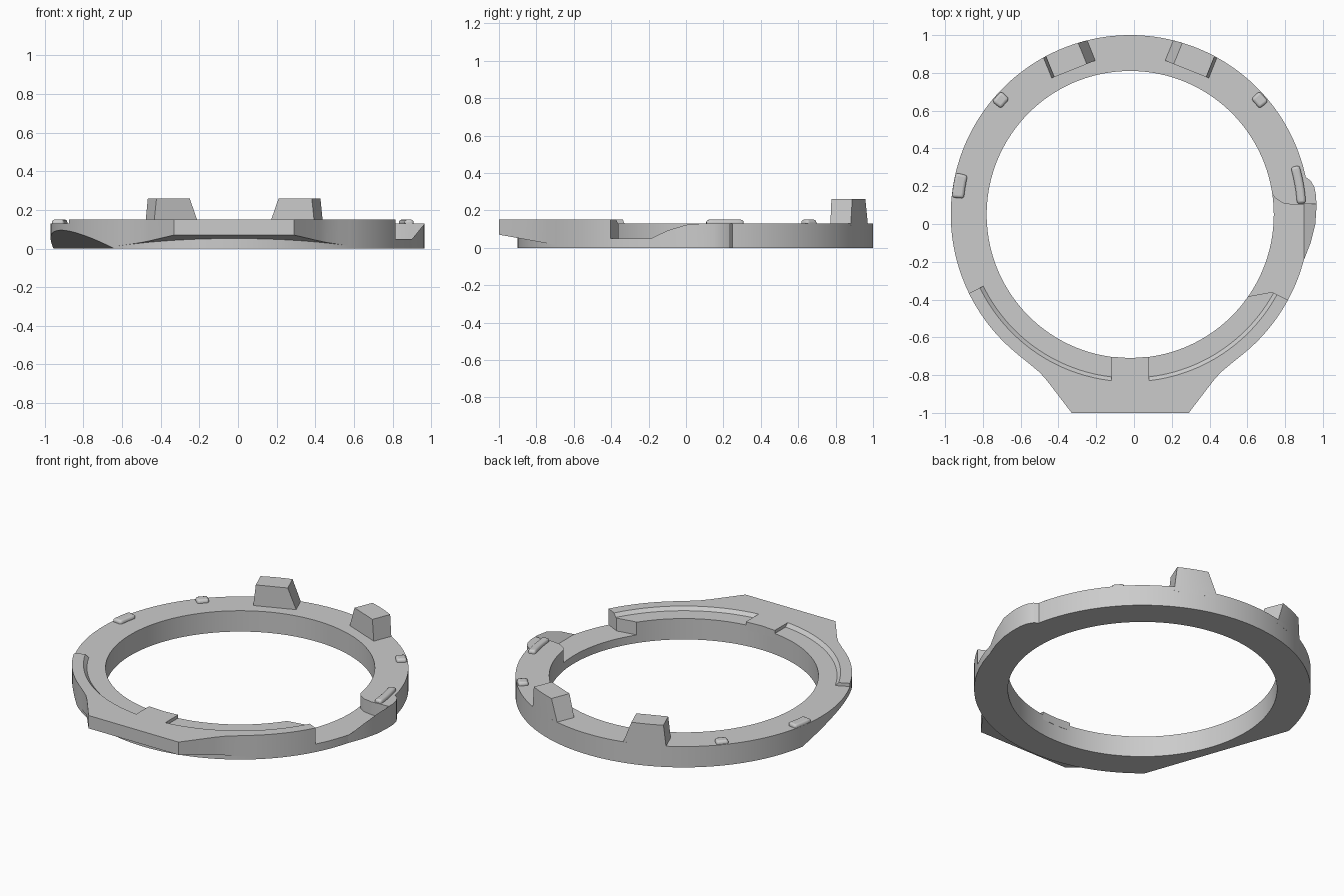
import bpy, bmesh
from math import sin, cos, radians, sqrt

if "Cube" in bpy.data.objects:
    bpy.data.objects.remove(bpy.data.objects["Cube"], do_unlink=True)

CX, CY = -0.02, 0.05           # ring centre
R_IN, R_OUT = 0.76, 0.95       # ring radii
DECK, RIM = 0.13, 0.15         # top heights

grey = bpy.data.materials.new("mid_grey")
grey.use_nodes = True
grey.diffuse_color = (0.6, 0.6, 0.6, 1)
grey.node_tree.nodes["Principled BSDF"].inputs["Base Color"].default_value = (0.6, 0.6, 0.6, 1)


def finish(name, bm):
    bmesh.ops.recalc_face_normals(bm, faces=bm.faces)
    mesh = bpy.data.meshes.new(name)
    bm.to_mesh(mesh)
    bm.free()
    ob = bpy.data.objects.new(name, mesh)
    bpy.context.collection.objects.link(ob)
    mesh.materials.append(grey)
    return ob


def loft(name, low, high):
    """Solid between two matching outlines."""
    bm = bmesh.new()
    a = [bm.verts.new(p) for p in low]
    b = [bm.verts.new(p) for p in high]
    bm.faces.new(a)
    bm.faces.new(b)
    n = len(a)
    for i in range(n):
        j = (i + 1) % n
        bm.faces.new((a[i], a[j], b[j], b[i]))
    return finish(name, bm)


def prism(name, outline, lo, hi):
    """Upright solid; lo and hi are heights or functions of x, y."""
    def height(h, p):
        return h(*p) if callable(h) else h
    return loft(name, [(*p, height(lo, p)) for p in outline],
                [(*p, height(hi, p)) for p in outline])


def polar(r, deg):
    return (CX + r * cos(radians(deg)), CY + r * sin(radians(deg)))


def sector(name, profile, start, end):
    """Sweep a radius/height profile around the ring centre."""
    full = end - start >= 360
    n = max(4, round((end - start) / 2))
    bm = bmesh.new()
    rows = [[bm.verts.new((*polar(r, start + (end - start) * i / n), z)) for r, z in profile]
            for i in range(n if full else n + 1)]
    k = len(profile)
    for i in range(n):
        p, q = rows[i], rows[(i + 1) % len(rows)]
        for j in range(k):
            m = (j + 1) % k
            bm.faces.new((p[j], p[m], q[m], q[j]))
    if not full:
        bm.faces.new(rows[0])
        bm.faces.new(rows[-1])
    return finish(name, bm)


def cut(ob, cutters):
    bpy.context.view_layer.objects.active = ob
    for c in cutters:
        mod = ob.modifiers.new("cut", 'BOOLEAN')
        mod.operation = 'DIFFERENCE'
        mod.solver = 'EXACT'
        mod.object = c
        bpy.ops.object.modifier_apply(modifier=mod.name)


def mirror_x(x):
    return 2 * CX - x


parts = []

# Main ring, raised rim around the front and locating tab
ring = sector("main_ring", [(R_IN, 0), (R_OUT, 0), (R_OUT, DECK), (R_IN, DECK)], 0, 360)
rim = sector("front_rim", [(0.865, DECK), (0.885, RIM), (R_OUT, RIM), (R_OUT, DECK)], 206, 334)
tab = prism("locating_tab", [(-0.12, -0.703), (CX, -0.71), (0.08, -0.703), (0.08, -0.87), (-0.12, -0.87)],
            0.1, RIM)

# Front plate with sloping underside
side = [(0.29, -1.0), (0.42, -0.83), (0.46, -0.785), (0.52, -0.735), (0.58, -0.687)]
arc = [polar(0.9, a) for a in range(-48, -133, -4)]
plate = prism("front_plate", side + arc + [(mirror_x(x), y) for x, y in reversed(side)],
              lambda x, y: 0.07 - 0.18 * (y + 1), RIM)

# Side lobe swelling past the ring
lobe = prism("side_lobe", [(0.85, 0.25), (0.906, 0.25), (0.935, 0.23), (0.955, 0.195), (0.964, 0.15),
                           (0.966, 0.09), (0.96, 0.0), (0.935, -0.1), (0.896, -0.2), (0.85, -0.2)], 0, DECK)

# Lowered floor and outer ramp cut into the side
floor_cut = prism("floor_cutter", [(0.5, -0.385), (0.62, -0.38), (0.73, -0.36), (0.81, -0.4), (0.901, -0.45),
                                   (0.901, 0.105), (0.85, 0.1), (0.79, 0.11), (0.75, 0.135),
                                   (0.72, 0.175), (0.5, 0.3)], 0.05, 0.4)
ramp_cut = prism("ramp_cutter", [(0.901, -0.5), (1.1, -0.5), (1.1, 0.11), (0.901, 0.105)],
                 lambda x, y: 0.05 + 1.23 * (x - 0.901), 0.4)

# Sloping relief under the opposite side
ux, uy = -0.943, -0.333
corners = [(0.7, -1), (1.15, -1), (1.15, 1), (0.7, 1)]
relief = prism("relief_cutter", [(CX + d * ux - t * uy, CY + d * uy + t * ux) for d, t in corners],
               -0.2, lambda x, y: 0.76 * ((x - CX) * ux + (y - CY) * uy - 0.825))

cut(ring, [relief, floor_cut, ramp_cut])
cut(rim, [floor_cut])
cut(lobe, [floor_cut, ramp_cut])
for c in (relief, floor_cut, ramp_cut):
    bpy.data.objects.remove(c, do_unlink=True)
parts += [ring, rim, tab, plate, lobe]


# Two tall teeth at the back, steeper on the outer flank
def tooth(name, deg, sign):
    cr, sr = cos(radians(deg)), sin(radians(deg))

    def outline(t0, t1, z):
        pts = [(0.825, t0)]
        for i in range(13):
            t = t0 + (t1 - t0) * i / 12
            pts.append((sqrt(R_OUT ** 2 - t * t), t))
        pts.append((0.825, t1))
        return [(CX + d * cr + sign * t * sr, CY + d * sr - sign * t * cr, z) for d, t in pts]
    return loft(name, outline(-0.145, 0.118, 0.1), outline(-0.085, 0.1, 0.26))


parts += [tooth("left_tooth", 68, 1), tooth("right_tooth", 112, -1)]

# Small rounded pads on the deck
for name, mid, half, r0, r1 in (("left_pad", 41.5, 2.2, 0.885, 0.945),
                                ("right_pad", 138.5, 2.2, 0.885, 0.945),
                                ("right_side_pad", 170.5, 4, 0.885, 0.949),
                                ("lobe_pad", 10, 6.3, 0.885, 0.932)):
    pad = sector(name, [(r0, 0.11), (r0, RIM), (r1, RIM), (r1, 0.11)], mid - half, mid + half)
    bev = pad.modifiers.new("soft_edges", 'BEVEL')
    bev.width = 0.014
    bev.segments = 3
    bev.limit_method = 'ANGLE'
    bev.angle_limit = radians(40)
    parts.append(pad)

# Smooth curved walls while keeping edges crisp
bpy.ops.object.select_all(action='DESELECT')
for ob in parts:
    ob.select_set(True)
bpy.context.view_layer.objects.active = ring
bpy.ops.object.shade_smooth_by_angle(angle=radians(25))
